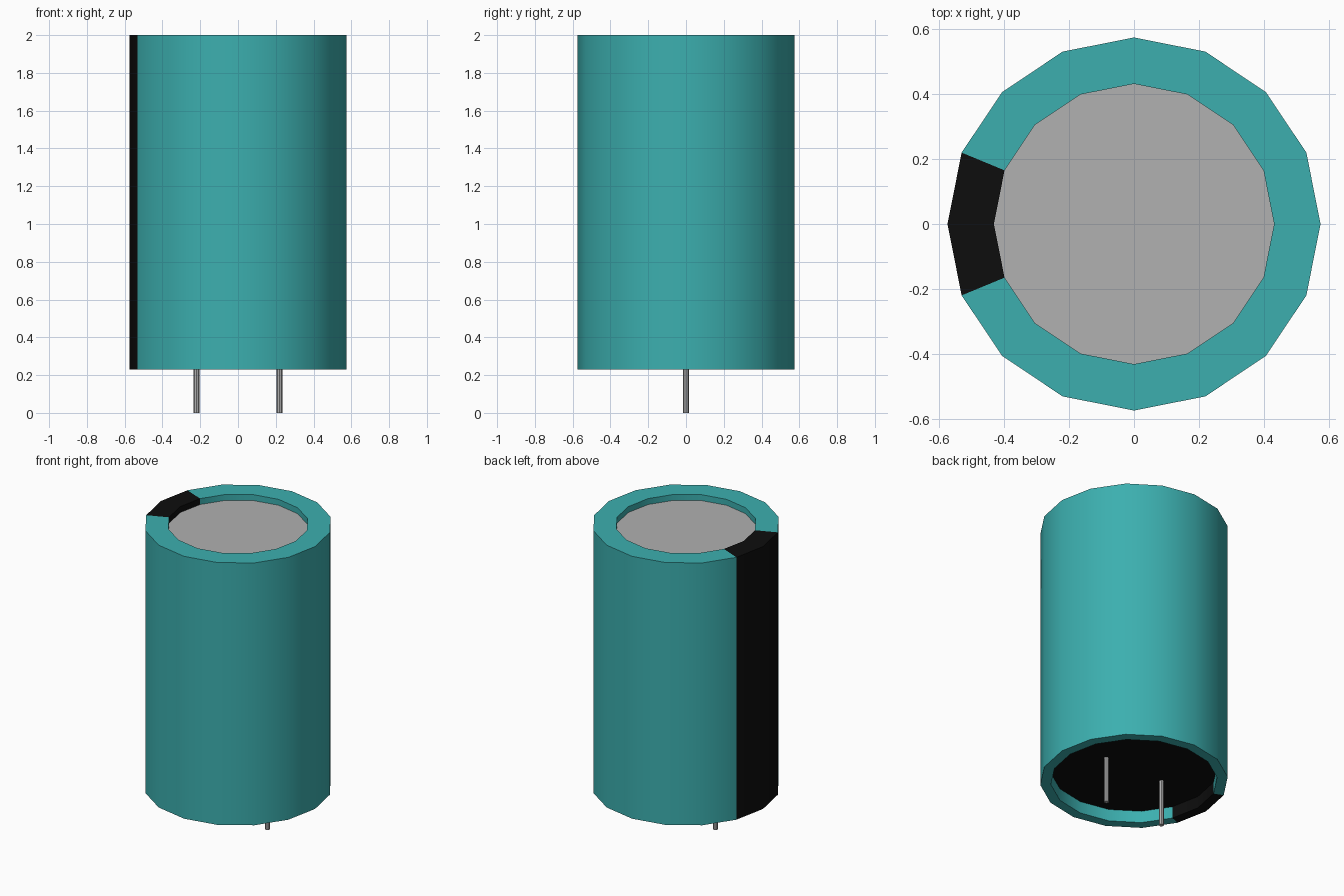
import bpy, bmesh, math

SIDES = 16
TOP_Z, TOP_R = 1.96, 0.432      # metal lid inside the top rim
BASE_Z, BASE_R = 0.31, 0.51     # seal inside the bottom rim

cube = bpy.data.objects.get("Cube")
if cube:
    bpy.data.objects.remove(cube, do_unlink=True)


def material(name, rgb, rough=0.6):
    m = bpy.data.materials.new(name)
    m.use_nodes = True
    m.diffuse_color = (*rgb, 1)
    bsdf = m.node_tree.nodes["Principled BSDF"]
    bsdf.inputs["Base Color"].default_value = (*rgb, 1)
    bsdf.inputs["Roughness"].default_value = rough
    return m


teal = material("teal", (0.045, 0.43, 0.43))
black = material("black", (0.004, 0.004, 0.004))
grey = material("metal grey", (0.44, 0.44, 0.44))


def add_object(name, bm, mats):
    me = bpy.data.meshes.new(name)
    bm.to_mesh(me)
    bm.free()
    for m in mats:
        me.materials.append(m)
    ob = bpy.data.objects.new(name, me)
    bpy.context.collection.objects.link(ob)
    bpy.ops.object.select_all(action='DESELECT')
    ob.select_set(True)
    bpy.context.view_layer.objects.active = ob
    bpy.ops.object.shade_smooth_by_angle(angle=math.radians(40))
    return ob


def ring(bm, r, z):
    step = 2 * math.pi / SIDES
    return [bm.verts.new((r * math.cos(i * step), r * math.sin(i * step), z))
            for i in range(SIDES)]


# Sleeve: profile turned round z, running from the lid over the rims to the seal
profile = [(TOP_R, TOP_Z), (TOP_R, 2.0), (0.575, 2.0),
           (0.575, 0.23), (BASE_R, 0.23), (BASE_R, BASE_Z)]
bm = bmesh.new()
rings = [ring(bm, r, z) for r, z in profile]
for upper, lower in zip(rings, rings[1:]):
    for i in range(SIDES):
        j = (i + 1) % SIDES
        f = bm.faces.new((upper[i], lower[i], lower[j], upper[j]))
        # Polarity stripe: the two columns facing -x
        f.material_index = 1 if i in (SIDES // 2 - 1, SIDES // 2) else 0
add_object("sleeve", bm, [teal, black])

# Lid and seal discs
for name, r, z, mat, up in (("top_lid", TOP_R, TOP_Z, grey, True),
                            ("base_seal", BASE_R, BASE_Z, black, False)):
    bm = bmesh.new()
    verts = ring(bm, r, z)
    bm.faces.new(verts if up else verts[::-1])
    add_object(name, bm, [mat])

# Wire leads
for name, x in (("right_lead", -0.22), ("left_lead", 0.22)):
    bm = bmesh.new()
    bmesh.ops.create_cone(bm, cap_ends=True, segments=8, radius1=0.016,
                          radius2=0.016, depth=BASE_Z)
    bmesh.ops.translate(bm, verts=bm.verts, vec=(x, 0, BASE_Z / 2))
    add_object(name, bm, [grey]).data.update()
